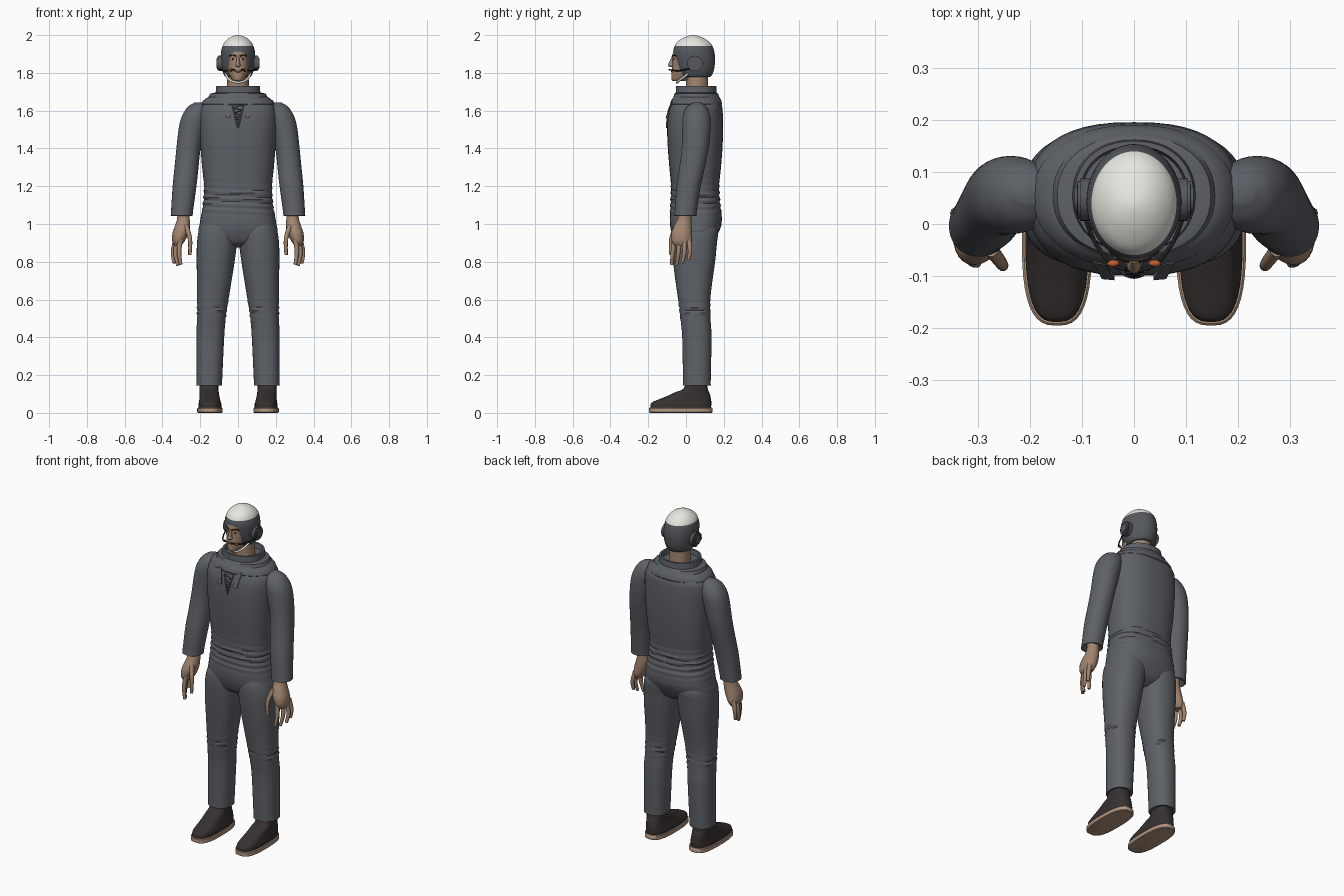
import bpy, bmesh, math
from mathutils import Vector
from mathutils.bvhtree import BVHTree

cube = bpy.data.objects.get("Cube")
if cube:
    bpy.data.objects.remove(cube, do_unlink=True)

parts = []


def material(name, r, g, b):
    m = bpy.data.materials.new(name)
    m.use_nodes = True
    m.diffuse_color = (r, g, b, 1)
    node = next(n for n in m.node_tree.nodes if n.type == 'BSDF_PRINCIPLED')
    node.inputs["Base Color"].default_value = (r, g, b, 1)
    node.inputs["Roughness"].default_value = 0.8
    return m


suit = material("suit grey", .11, .12, .135)
shell = material("helmet grey", .09, .098, .11)
white = material("cap white", .8, .79, .74)
skin = material("skin", .36, .235, .16)
leather = material("shoe leather", .038, .031, .029)
tan = material("sole tan", .46, .31, .22)
dark = material("black detail", .015, .014, .014)
orange = material("orange pad", .55, .11, .03)
lips = material("lips", .22, .09, .06)


def add(name, bm, *mats):
    bmesh.ops.recalc_face_normals(bm, faces=bm.faces)
    me = bpy.data.meshes.new(name)
    bm.to_mesh(me)
    bm.free()
    for m in mats:
        me.materials.append(m)
    ob = bpy.data.objects.new(name, me)
    bpy.context.collection.objects.link(ob)
    parts.append(ob)
    return ob


def resample(rings, sub):
    """Smoothly interpolate rows of numbers (Catmull-Rom)."""
    out = []
    for i in range(len(rings) - 1):
        a, b = rings[max(i - 1, 0)], rings[i]
        c, d = rings[i + 1], rings[min(i + 2, len(rings) - 1)]
        for k in range(sub):
            t = k / sub
            out.append([q + .5 * t * (r - p + t * (2 * p - 5 * q + 4 * r - s + t * (3 * (q - r) + s - p)))
                        for p, q, r, s in zip(a, b, c, d)])
    return out + [list(rings[-1])]


def loft(name, rings, mat, sub=4, n=40, p=2.4, side=1, fold=None):
    """Skin rounded cross-sections given as (z, x0, x1, y0, y1)."""
    bm = bmesh.new()
    prev = first = None
    for z, x0, x1, y0, y1 in resample(rings, sub):
        loop = []
        for i in range(n):
            a = 2 * math.pi * i / n
            c, s = math.cos(a), math.sin(a)
            grow = fold(z, a) if fold else 0
            x = (x0 + x1) / 2 + ((x1 - x0) / 2 + grow) * math.copysign(abs(c) ** (2 / p), c)
            y = (y0 + y1) / 2 + ((y1 - y0) / 2 + grow) * math.copysign(abs(s) ** (2 / p), s)
            loop.append(bm.verts.new((side * x, y, z)))
        if prev:
            for i in range(n):
                j = (i + 1) % n
                bm.faces.new((prev[i], prev[j], loop[j], loop[i]))
        first = first or loop
        prev = loop
    bm.faces.new(first)
    bm.faces.new(prev)
    return add(name, bm, mat)


def centred(rings):
    return [(z, -w, w, y0, y1) for z, w, y0, y1 in rings]


def tube(name, pts, radius, mat, taper=1.0):
    cu = bpy.data.curves.new(name, 'CURVE')
    cu.dimensions = '3D'
    cu.bevel_depth, cu.bevel_resolution, cu.use_fill_caps = radius, 3, True
    path = resample(pts, 4)
    sp = cu.splines.new('POLY')
    sp.points.add(len(path) - 1)
    for i, q in enumerate(path):
        sp.points[i].co = (*q, 1)
        sp.points[i].radius = 1 + (taper - 1) * i / (len(path) - 1)
    tmp = bpy.data.objects.new(name, cu)
    bm = bmesh.new()
    bpy.context.collection.objects.link(tmp)
    bm.from_mesh(tmp.evaluated_get(bpy.context.evaluated_depsgraph_get()).to_mesh())
    bpy.data.objects.remove(tmp)
    return add(name, bm, mat)


def ball(name, loc, size, mat):
    bm = bmesh.new()
    bmesh.ops.create_uvsphere(bm, u_segments=16, v_segments=10, radius=1)
    bmesh.ops.scale(bm, vec=size, verts=bm.verts)
    bmesh.ops.translate(bm, vec=loc, verts=bm.verts)
    return add(name, bm, mat)


def front_of(ob):
    """Return a function giving the front surface point at (x, z)."""
    bm = bmesh.new()
    bm.from_mesh(ob.data)
    tree = BVHTree.FromBMesh(bm)
    bm.free()

    def at(x, z, lift=0.0):
        hit = tree.ray_cast(Vector((x, -1, z)), Vector((0, 1, 0)))[0]
        return Vector((x, (hit.y if hit else 0) - lift, z))
    return at


def creases(centre, spread, size):
    return lambda z, a: size * math.exp(-((z - centre) / spread) ** 2) * math.sin(190 * z + 2 * math.cos(a))


# Suit body, with gathered waist
torso = loft("suit_torso", centred([
    (.875, .06, .0, .1), (.9, .15, -.05, .14), (.95, .207, -.075, .17), (1.0, .203, -.085, .188),
    (1.06, .193, -.085, .188), (1.1, .186, -.083, .182), (1.2, .18, -.08, .176), (1.3, .19, -.088, .185),
    (1.4, .198, -.096, .193), (1.5, .204, -.1, .196), (1.58, .204, -.095, .195),
    (1.63, .19, -.08, .188), (1.67, .14, -.05, .16)]), suit, sub=9, n=48, p=2.5, fold=creases(1.14, .07, .004))

# Shoulder yoke and standing collar, open around the neck
loft("shoulder_yoke", centred([
    (1.62, .185, -.075, .182), (1.635, .194, -.084, .191), (1.65, .188, -.08, .188), (1.668, .166, -.07, .18),
    (1.672, .156, -.066, .176), (1.69, .148, -.062, .17), (1.695, .124, -.056, .164)]), suit, sub=1, n=48, p=2.2)
loft("standing_collar", centred([
    (1.66, .122, -.055, .165), (1.73, .115, -.052, .16), (1.73, .104, -.042, .15),
    (1.7, .1, -.038, .146)]), suit, sub=1, n=48, p=2.2)

# Neck fastening: two hanging tabs and a laced opening
chest = front_of(torso)
for s, label in ((1, "left"), (-1, "right")):
    bm = bmesh.new()
    bmesh.ops.create_cube(bm, size=1)
    for v in bm.verts:
        low = v.co.z < 0
        x, z = s * (.05 if low else .066) + v.co.x * .024, 1.56 if low else 1.645
        v.co = chest(x, z, .006 - v.co.y * .012)
    add(label + "_collar_tab", bm, suit)
    tube(label + "_opening_edge", [chest(s * .032 * (1 - i / 6), 1.64 - i * .022, .002) for i in range(7)], .004, suit)
tube("neck_lacing", [chest((-1) ** i * .026 * (1 - i / 9), 1.63 - i * .014, .002) for i in range(9)], .0022, dark)

for s, label in ((1, "left_"), (-1, "right_")):
    # Trouser leg
    loft(label + "leg", [
        (.15, .1, .205, .0, .115), (.15, .085, .22, -.015, .13), (.17, .084, .22, -.016, .131),
        (.4, .073, .22, -.02, .135), (.5, .065, .217, -.03, .13), (.6, .05, .217, -.042, .129),
        (.7, .034, .217, -.056, .14), (.8, .018, .219, -.068, .154), (.9, .005, .217, -.076, .164),
        (.97, .0, .206, -.075, .17), (1.02, .02, .18, -.06, .15)],
        suit, sub=7, p=2.3, side=s, fold=creases(.55, .05, .0035))
    # Sleeve
    loft(label + "sleeve", [
        (1.07, .27, .325, -.03, .03), (1.045, .248, .347, -.05, .045), (1.045, .239, .356, -.062, .056),
        (1.06, .239, .355, -.061, .057), (1.2, .22, .346, -.05, .078), (1.3, .209, .336, -.035, .1),
        (1.4, .198, .326, -.023, .12), (1.5, .175, .315, -.02, .13), (1.56, .16, .301, -.018, .13),
        (1.6, .15, .281, -.008, .12), (1.625, .15, .26, .01, .105), (1.643, .17, .23, .04, .08)],
        suit, side=s, p=2.1)
    # Hand
    loft(label + "hand", [
        (1.08, .262, .322, -.035, .03), (1.03, .256, .322, -.045, .028), (.99, .254, .334, -.064, .03),
        (.95, .262, .347, -.078, .032), (.91, .282, .348, -.076, .032), (.885, .3, .338, -.06, .02)],
        skin, side=s, n=24, p=2.1)
    digits = {"thumb": ((.275, -.05, .99), (.254, -.078, .92), (.255, -.08, .835)),
              "index": ((.305, -.06, .92), (.312, -.07, .85), (.303, -.076, .785)),
              "middle": ((.318, -.035, .92), (.331, -.04, .85), (.318, -.05, .78)),
              "ring": ((.328, -.01, .92), (.344, -.008, .85), (.338, -.02, .793)),
              "little": ((.328, .016, .92), (.343, .021, .86), (.341, .014, .81))}
    for digit, pts in digits.items():
        tube(label + digit, [(s * x, y, z) for x, y, z in pts], .0145, skin, .6)
    # Shoe and sole
    loft(label + "shoe", [
        (.02, .088, .209, -.188, .132), (.045, .088, .209, -.188, .134), (.06, .092, .206, -.172, .134),
        (.085, .098, .204, -.11, .13), (.11, .102, .204, -.055, .122), (.13, .104, .205, -.012, .115),
        (.19, .106, .205, .0, .112)], leather, side=s, p=2.8)
    loft(label + "sole", [
        (0, .085, .212, -.19, .136), (.004, .081, .216, -.196, .14), (.024, .081, .216, -.196, .14),
        (.028, .085, .212, -.192, .137)], tan, sub=1, side=s, p=2.8)

# Neck and head
loft("neck", centred([(1.66, .062, .0, .12), (1.72, .058, .0, .118), (1.82, .056, .0, .115)]), skin, p=2)
head = loft("head", centred([
    (1.756, .018, -.066, -.02), (1.764, .03, -.076, .02), (1.79, .047, -.077, .08), (1.82, .058, -.074, .11),
    (1.86, .066, -.071, .125), (1.9, .068, -.071, .125), (1.94, .06, -.055, .11), (1.96, .04, -.02, .08)]), skin, p=2.2)
face = front_of(head)
loft("nose", centred([(1.832, .006, -.085, -.06), (1.838, .014, -.095, -.06), (1.85, .01, -.092, -.06),
                      (1.885, .006, -.076, -.06)]), skin, n=16, p=2)
ball("mouth", face(0, 1.808), (.02, .004, .005), lips)
for s, label in ((1, "left_"), (-1, "right_")):
    ball(label + "eye", face(s * .028, 1.874), (.012, .003, .005), white)
    ball(label + "iris", face(s * .028, 1.874, .001), (.005, .0035, .005), dark)
    tube(label + "eyebrow", [face(s * x, z, .001) for x, z in ((.01, 1.888), (.028, 1.895), (.046, 1.889))], .0035, dark)

# Helmet shell with the face opening cut away; the crown is white
helmet = loft("helmet", centred([
    (1.778, .062, -.015, .12), (1.785, .072, -.03, .135), (1.82, .085, -.052, .149), (1.87, .091, -.064, .154),
    (1.91, .09, -.068, .15), (1.942, .082, -.06, .14), (1.965, .069, -.045, .122), (1.985, .047, -.015, .092),
    (1.996, .024, .012, .062), (2.0, .006, .03, .044)]), shell, n=64, p=2)
helmet.data.materials.append(white)
for f in helmet.data.polygons:
    f.material_index = int(f.center.z > 1.942)
bm = bmesh.new()
bmesh.ops.create_cone(bm, cap_ends=True, segments=48, radius1=1, radius2=1, depth=.22)
for v in bm.verts:
    c, s = v.co.x, v.co.y
    v.co = Vector((math.copysign(abs(c) ** .6, c) * .064, v.co.z - .09, 1.83 + math.copysign(abs(s) ** .6, s) * .098))
cutter = add("opening_cutter", bm, shell)
cutter.hide_render = True
cut = helmet.modifiers.new("opening", 'BOOLEAN')
cut.operation, cut.object, cut.solver = 'DIFFERENCE', cutter, 'EXACT'
bpy.context.view_layer.update()
helmet.data = bpy.data.meshes.new_from_object(helmet.evaluated_get(bpy.context.evaluated_depsgraph_get()))
helmet.modifiers.clear()
parts.remove(cutter)
bpy.data.objects.remove(cutter)

# Ear cups, headset boom and chin strap
for s, label in ((1, "left_"), (-1, "right_")):
    for part, r, x, deep in (("ear_cup", .041, .094, .03), ("ear_cap", .03, .109, .012)):
        bm = bmesh.new()
        bmesh.ops.create_cone(bm, cap_ends=True, segments=32, radius1=r, radius2=r, depth=deep)
        rims = [e for e in bm.edges if abs(e.verts[0].co.z - e.verts[1].co.z) < .001]
        bmesh.ops.bevel(bm, geom=rims, offset=.005, segments=2, affect='EDGES')
        for v in bm.verts:
            v.co = Vector((s * (x + v.co.z), .047 + v.co.x, 1.85 + v.co.y))
        add(label + part, bm, shell)
    tube(label + "mic_boom", [(s * x, y, z) for x, y, z in (
        (.1, .03, 1.825), (.078, -.03, 1.812), (.045, -.075, 1.814), (.016, -.088, 1.818))], .004, dark)
    ball(label + "mic_pad", (s * .04, -.076, 1.814), (.012, .007, .007), orange)
    tube(label + "chin_strap", [(s * x, y, z) for x, y, z in (
        (.066, .01, 1.795), (.055, -.015, 1.775), (.035, -.04, 1.757), (0, -.048, 1.748))], .006, white)

# Smooth shading with crisp edges
bpy.ops.object.select_all(action='DESELECT')
for ob in parts:
    ob.select_set(True)
bpy.context.view_layer.objects.active = torso
bpy.ops.object.shade_smooth_by_angle(angle=math.radians(40))
